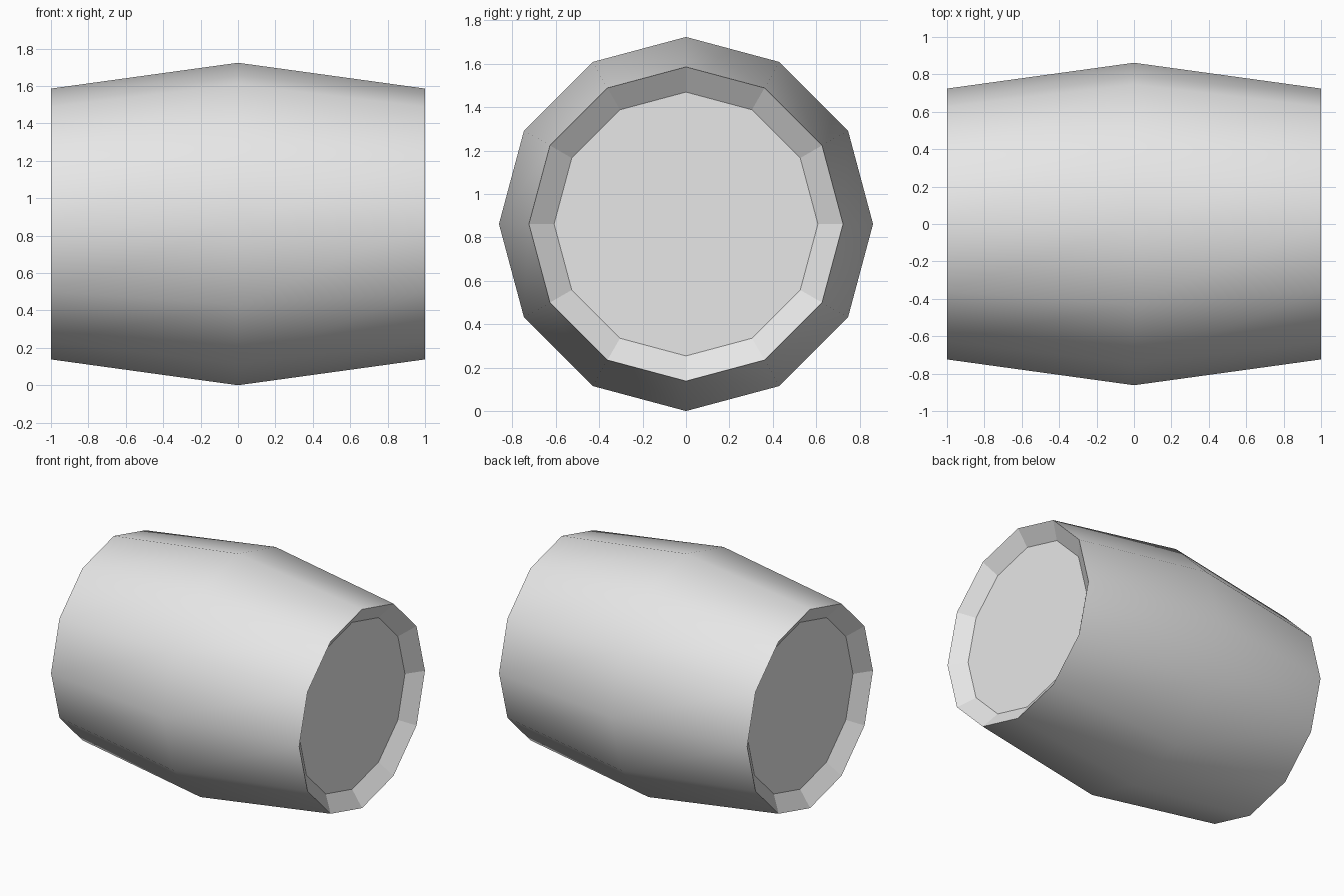
import bpy
import bmesh
from math import sin, cos, tau

cube = bpy.data.objects.get("Cube")
if cube:
    bpy.data.objects.remove(cube, do_unlink=True)

SIDES = 12
BELLY = 0.862   # widest radius, also the height of the axis
RIM = 0.724
HEAD = 0.608
RECESS = 0.08

# One plain grey for the whole barrel
grey = bpy.data.materials.new("light_grey")
grey.use_nodes = True
colour = (0.8, 0.8, 0.8, 1)
grey.diffuse_color = colour
grey.node_tree.nodes["Principled BSDF"].inputs["Base Color"].default_value = colour


def ring(bm, x, radius):
    """Loop of vertices around the x axis, with a corner at the top."""
    angles = [tau * i / SIDES for i in range(SIDES)]
    return [bm.verts.new((x, radius * sin(a), BELLY + radius * cos(a))) for a in angles]


def bridge(bm, a, b, smooth):
    for i in range(SIDES):
        j = (i + 1) % SIDES
        bm.faces.new((a[i], a[j], b[j], b[i])).smooth = smooth


bm = bmesh.new()
head_in = 1 - RECESS
profile = [(-head_in, HEAD), (-1, RIM), (0, BELLY), (1, RIM), (head_in, HEAD)]
loops = [ring(bm, x, r) for x, r in profile]

# Smooth bulging staves between flat bevelled rims
for k, smooth in enumerate((False, True, True, False)):
    bridge(bm, loops[k], loops[k + 1], smooth)

# Flat recessed heads
for loop in (loops[0], loops[-1]):
    bm.faces.new(loop)

# Crisp rim edges
for edge in bm.edges:
    if not all(f.smooth for f in edge.link_faces):
        edge.smooth = False

bmesh.ops.recalc_face_normals(bm, faces=bm.faces)
mesh = bpy.data.meshes.new("barrel")
bm.to_mesh(mesh)
bm.free()
mesh.materials.append(grey)
barrel = bpy.data.objects.new("barrel", mesh)
bpy.context.collection.objects.link(barrel)
